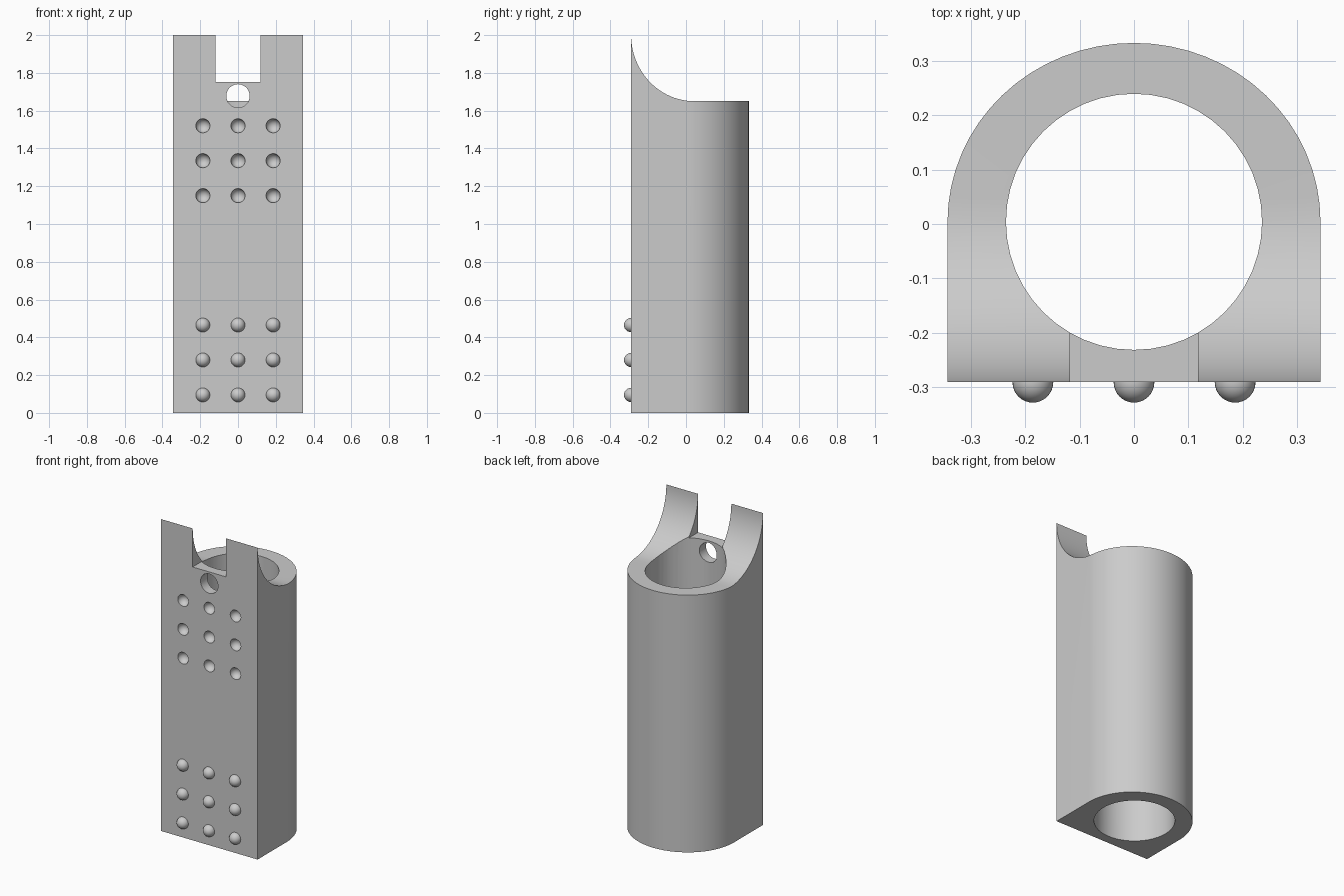
import bpy, bmesh
from math import sin, cos, pi, radians
from mathutils import Matrix, Vector

default = bpy.data.objects.get("Cube")
if default:
    bpy.data.objects.remove(default, do_unlink=True)

FRONT, CENTRE_Y, HALF_W = -0.291, 0.004, 0.343
COLUMNS = (-0.186, 0, 0.186)

grey = bpy.data.materials.new("plain grey")
grey.use_nodes = True
grey.diffuse_color = (0.6, 0.6, 0.6, 1)
grey.node_tree.nodes["Principled BSDF"].inputs["Base Color"].default_value = (0.6, 0.6, 0.6, 1)


def finish(name, bm):
    bmesh.ops.recalc_face_normals(bm, faces=bm.faces)
    mesh = bpy.data.meshes.new(name)
    bm.to_mesh(mesh)
    bm.free()
    mesh.materials.append(grey)
    obj = bpy.data.objects.new(name, mesh)
    bpy.context.collection.objects.link(obj)
    return obj


def prism(name, points, direction):
    bm = bmesh.new()
    face = bm.faces.new([bm.verts.new(p) for p in points])
    moved = bmesh.ops.extrude_face_region(bm, geom=[face])["geom"]
    bmesh.ops.translate(bm, vec=Vector(direction),
                        verts=[v for v in moved if isinstance(v, bmesh.types.BMVert)])
    return finish(name, bm)


def dots(name, rows):
    bm = bmesh.new()
    for z in rows:
        for x in COLUMNS:
            place = Matrix.Translation((x, FRONT, z)) @ Matrix.Rotation(pi / 2, 4, 'X')
            bmesh.ops.create_uvsphere(bm, u_segments=32, v_segments=16, radius=0.0375, matrix=place)
    return bm


def activate(obj):
    bpy.ops.object.select_all(action='DESELECT')
    obj.select_set(True)
    bpy.context.view_layer.objects.active = obj


def cut(obj, cutter):
    activate(obj)
    mod = obj.modifiers.new(cutter.name, 'BOOLEAN')
    mod.operation, mod.solver, mod.object = 'DIFFERENCE', 'EXACT', cutter
    bpy.ops.object.modifier_apply(modifier=mod.name)
    bpy.data.objects.remove(cutter, do_unlink=True)


# Sleeve: flat front, straight sides, rounded back
arch = [(HALF_W * cos(pi * i / 32), CENTRE_Y + 0.329 * sin(pi * i / 32), 0) for i in range(33)]
body = prism("sleeve_body", [(-HALF_W, FRONT, 0), (HALF_W, FRONT, 0)] + arch, (0, 0, 2))

# Bore along the full height
bore = [(0.2355 * cos(pi * i / 24), CENTRE_Y + 0.2355 * sin(pi * i / 24), -0.1) for i in range(48)]
cut(body, prism("bore_cutter", bore, (0, 0, 2.4)))

# Concave scoop across the top
scoop = [(-0.5, 0.045 - 0.3355 * cos(pi * i / 48), 2 - 0.35 * sin(pi * i / 48)) for i in range(25)]
scoop += [(-0.5, 0.6, 1.65), (-0.5, 0.6, 2.2), (-0.5, scoop[0][1], 2.2)]
cut(body, prism("scoop_cutter", scoop, (1, 0, 0)))

# Square notch and round hole in the front wall
notch = [(-0.118, -0.5, 1.753), (0.118, -0.5, 1.753), (0.118, -0.5, 2.2), (-0.118, -0.5, 2.2)]
cut(body, prism("notch_cutter", notch, (0, 0.5, 0)))
hole = [(0.062 * cos(pi * i / 20), -0.5, 1.678 + 0.062 * sin(pi * i / 20)) for i in range(40)]
cut(body, prism("hole_cutter", hole, (0, 0.5, 0)))

# Upper dimples
cut(body, finish("dimple_cutter", dots("dimples", (1.15, 1.335, 1.52))))

# Lower bumps, kept as half spheres on the front face
bm = dots("bumps", (0.095, 0.28, 0.465))
bmesh.ops.bisect_plane(bm, geom=bm.verts[:] + bm.edges[:] + bm.faces[:],
                       plane_co=(0, FRONT + 0.002, 0), plane_no=(0, 1, 0), clear_outer=True)
bumps = finish("front_bumps", bm)

for obj in (body, bumps):
    activate(obj)
    bpy.ops.object.shade_smooth_by_angle(angle=radians(30))
